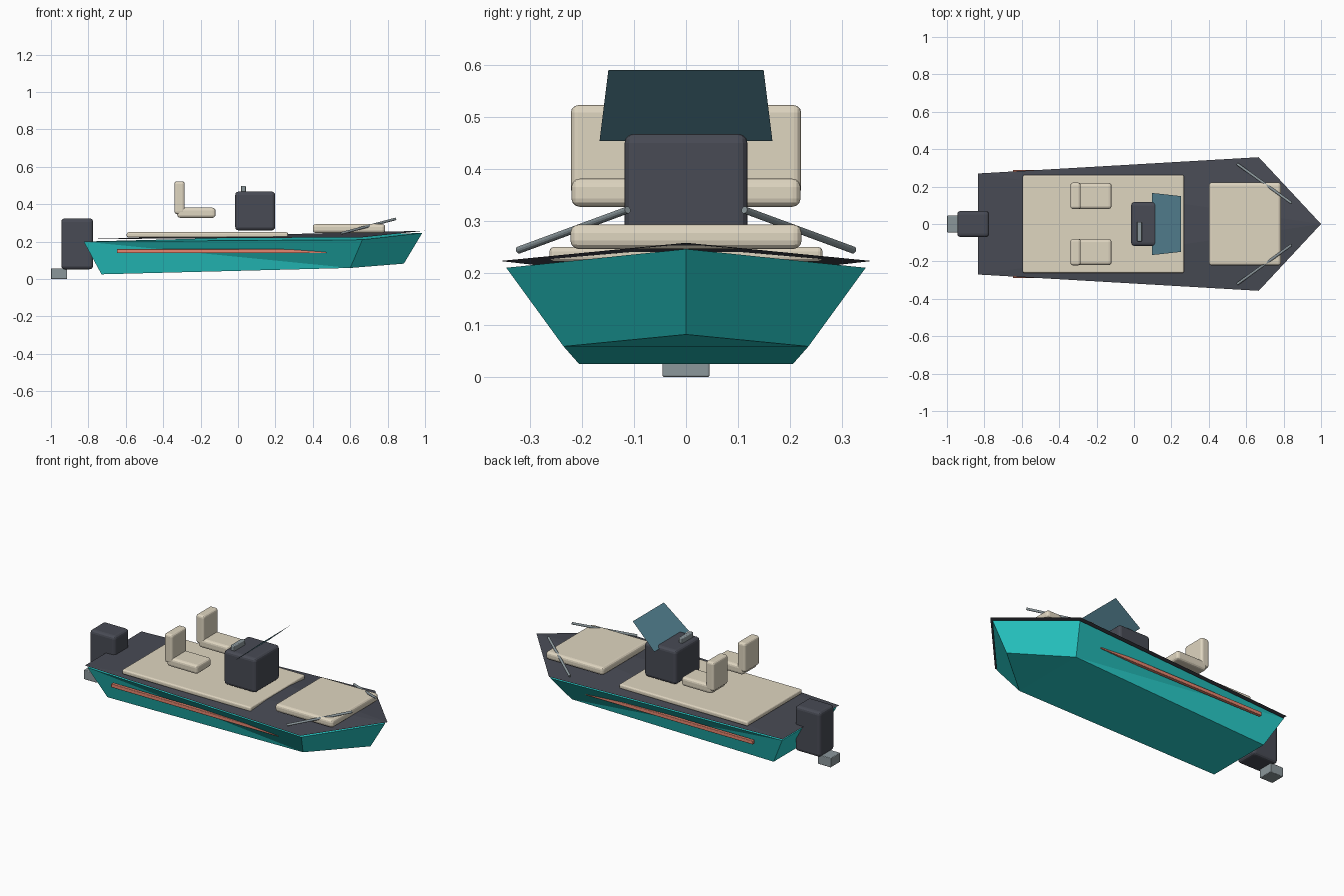
import bpy
import bmesh
from mathutils import Vector

cube = bpy.data.objects.get("Cube")
if cube:
    bpy.data.objects.remove(cube, do_unlink=True)


def material(name, r, g, b):
    m = bpy.data.materials.new(name)
    m.use_nodes = True
    m.diffuse_color = (r, g, b, 1)
    m.node_tree.nodes["Principled BSDF"].inputs["Base Color"].default_value = (r, g, b, 1)
    return m


teal = material("teal_hull", 0.022, 0.64, 0.62)
charcoal = material("charcoal", 0.065, 0.07, 0.09)
cream = material("cream_vinyl", 0.74, 0.67, 0.53)
glass = material("blue_glass", 0.095, 0.24, 0.31)
orange = material("orange_stripe", 0.9, 0.27, 0.18)
metal = material("grey_metal", 0.26, 0.31, 0.33)


def mesh_object(name, verts, faces, mat):
    me = bpy.data.meshes.new(name)
    me.from_pydata(verts, [], faces)
    me.materials.append(mat)
    ob = bpy.data.objects.new(name, me)
    bpy.context.collection.objects.link(ob)
    return ob


def box(name, xs, ys, zs, mat, bevel=0.0):
    """Box between the given limits, with optional rounded edges."""
    bm = bmesh.new()
    bmesh.ops.create_cube(bm, size=1)
    for v in bm.verts:
        v.co = [sum(lim) / 2 + c * (lim[1] - lim[0]) for c, lim in zip(v.co, (xs, ys, zs))]
    ob = mesh_object(name, [], [], mat)
    bm.to_mesh(ob.data)
    bm.free()
    if bevel:
        mod = ob.modifiers.new("rounded_edges", "BEVEL")
        mod.width = bevel
        mod.segments = 3
    return ob


def rod(name, a, b, radius, mat):
    a, b = Vector(a), Vector(b)
    bm = bmesh.new()
    bmesh.ops.create_cone(bm, cap_ends=True, segments=12, radius1=radius,
                          radius2=radius, depth=(b - a).length)
    turn = (b - a).to_track_quat("Z", "Y")
    for v in bm.verts:
        v.co = turn @ v.co + (a + b) / 2
    ob = mesh_object(name, [], [], mat)
    bm.to_mesh(ob.data)
    bm.free()
    return ob


def outline(stern, shoulder, bow):
    """Five-point boat outline: right stern, right shoulder, bow, then the left side."""
    flip = lambda p: (p[0], -p[1], p[2])
    return [flip(stern), flip(shoulder), bow, shoulder, stern]


# Hull and deck; both tops fold along lines running from the bow,
# and the two long sides fold from the lower shoulder to the upper stern
top_fan = [(2, 4, 0), (2, 0, 1), (2, 3, 4)]
bottom = outline((-0.73, 0.205, 0.025), (0.60, 0.235, 0.059), (0.887, 0, 0.082))
rim = outline((-0.825, 0.26, 0.20), (0.665, 0.345, 0.21), (0.985, 0, 0.246))
sides = [(0, 1, 5), (1, 6, 5), (3, 4, 9), (3, 9, 8),
         (1, 2, 7, 6), (2, 3, 8, 7), (4, 0, 5, 9)]
keel = [(2, 1, 3), (0, 3, 1), (0, 4, 3)]
mesh_object("hull", bottom + rim,
            sides + keel + [tuple(i + 5 for i in f) for f in top_fan], teal)
mesh_object("deck", outline((-0.835, 0.27, 0.213), (0.667, 0.357, 0.223), (1.0, 0, 0.258)),
            top_fan, charcoal)

# Cockpit floor and bow cushion
box("cockpit_floor", (-0.595, 0.267), (-0.262, 0.262), (0.222, 0.25), cream, 0.009)
box("bow_cushion", (0.40, 0.787), (-0.222, 0.222), (0.246, 0.293), cream, 0.016)

# Console with control lever and raked windscreen
box("console", (-0.015, 0.199), (-0.118, 0.118), (0.26, 0.467), charcoal, 0.018)
box("control_lever", (0.015, 0.042), (-0.093, 0.012), (0.455, 0.497), metal, 0.005)
mesh_object("windscreen", [(0.096, -0.166, 0.453), (0.096, 0.166, 0.453),
                           (0.252, 0.149, 0.59), (0.252, -0.149, 0.59)], [(0, 1, 2, 3)], glass)

# Outboard motor
box("motor_cowl", (-0.945, -0.775), (-0.07, 0.07), (0.052, 0.324), charcoal, 0.018)
box("motor_foot", (-1.0, -0.913), (-0.045, 0.045), (0.0, 0.057), metal, 0.004)

# Paired parts on each side
for side, s in (("left", 1), ("right", -1)):
    span = lambda a, b: sorted((s * a, s * b))
    box(side + "_seat_cushion", (-0.325, -0.12), span(0.08, 0.22), (0.327, 0.381), cream, 0.016)
    box(side + "_seat_back", (-0.34, -0.285), span(0.08, 0.221), (0.347, 0.522), cream, 0.014)
    box(side + "_stripe", (-0.648, 0.473), span(0.268, 0.288), (0.138, 0.16), orange, 0.003)
    rod(side + "_bow_rail", (0.552, s * 0.321, 0.244), (0.842, s * 0.112, 0.321), 0.007, metal)
